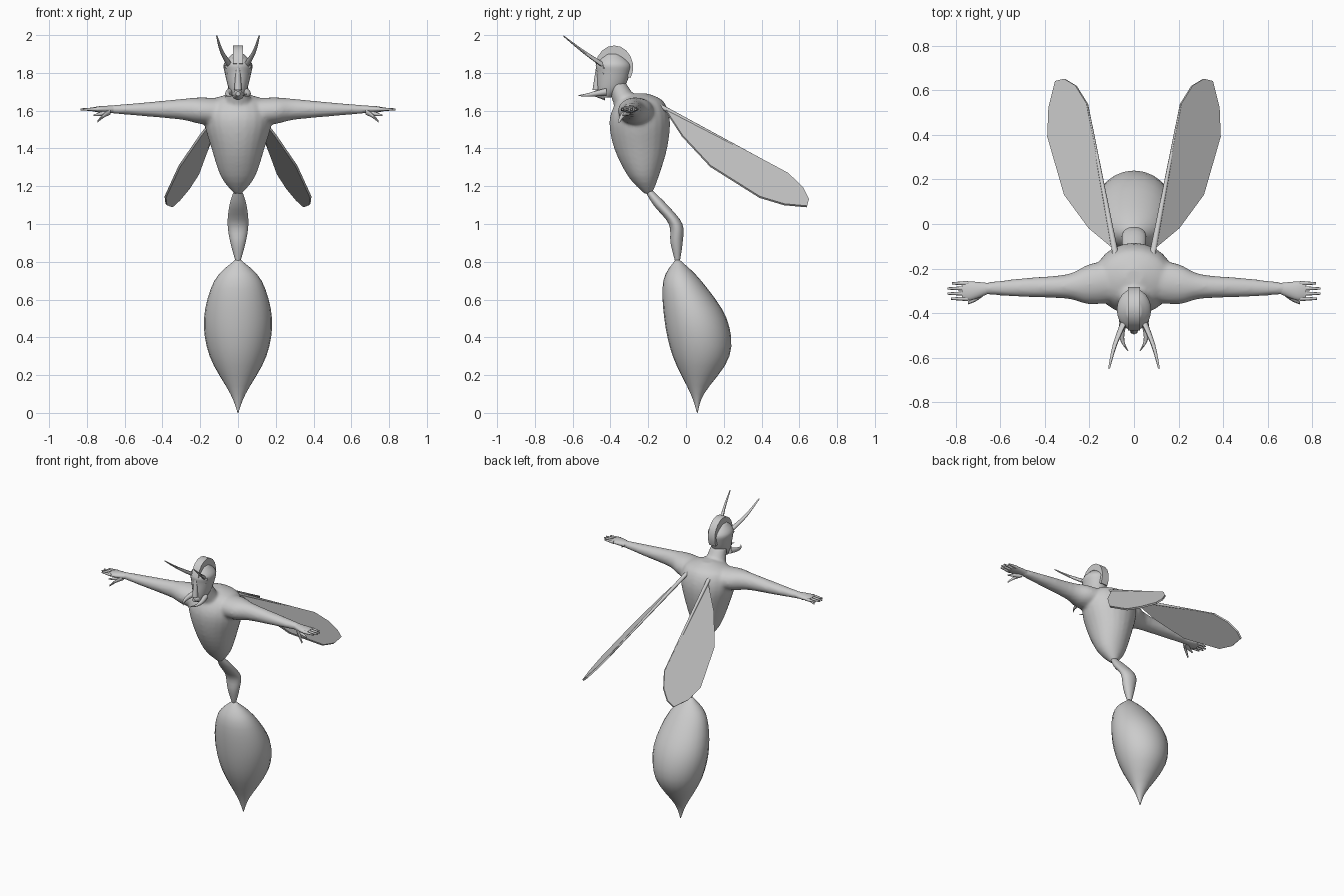
import bpy, bmesh, math
from mathutils import Vector

if "Cube" in bpy.data.objects:
    bpy.data.objects.remove(bpy.data.objects["Cube"], do_unlink=True)

shade = (.6, .6, .6, 1)
grey = bpy.data.materials.new("plain grey")
grey.use_nodes = True
grey.diffuse_color = shade
grey.node_tree.nodes["Principled BSDF"].inputs["Base Color"].default_value = shade

# The two directions that span a cross-section lying across each axis
ACROSS = {"x": (Vector((0, 1, 0)), Vector((0, 0, 1))),
          "y": (Vector((1, 0, 0)), Vector((0, 0, 1))),
          "z": (Vector((1, 0, 0)), Vector((0, 1, 0)))}


def finish(bm, name, angle):
    """Turn a bmesh into a shaded object."""
    bmesh.ops.recalc_face_normals(bm, faces=bm.faces)
    mesh = bpy.data.meshes.new(name)
    bm.to_mesh(mesh)
    bm.free()
    mesh.materials.append(grey)
    obj = bpy.data.objects.new(name, mesh)
    bpy.context.collection.objects.link(obj)
    bpy.ops.object.select_all(action="DESELECT")
    obj.select_set(True)
    bpy.context.view_layer.objects.active = obj
    bpy.ops.object.shade_smooth_by_angle(angle=math.radians(angle))
    return obj


def spline(rows, steps):
    """Smoothly interpolate rows of numbers, passing through each row."""
    result = []
    last = len(rows) - 1
    for i in range(last):
        before, after = rows[max(i - 1, 0)], rows[min(i + 2, last)]
        for k in range(steps):
            t = k / steps
            result.append([
                b + t * ((c - a) + t * ((2 * a - 5 * b + 4 * c - d) + t * (3 * b - a - 3 * c + d))) / 2
                for a, b, c, d in zip(before, rows[i], rows[i + 1], after)])
    return result + [rows[-1]]


def loft(name, axis, rows, sides=20, steps=4):
    """Skin ellipses lying across an axis; each row is x, y, z, radius, radius."""
    u, v = ACROSS[axis]
    bm = bmesh.new()
    rings = []
    for x, y, z, ru, rv in spline(rows, steps):
        ring = []
        for k in range(sides):
            a = math.tau * k / sides
            ring.append(bm.verts.new(Vector((x, y, z)) + u * ru * math.cos(a) + v * rv * math.sin(a)))
        rings.append(ring)
    for low, high in zip(rings, rings[1:]):
        for k in range(sides):
            n = (k + 1) % sides
            bm.faces.new((low[k], low[n], high[n], high[k]))
    bm.faces.new(rings[0])
    bm.faces.new(rings[-1])
    return finish(bm, name, 50)


def upright(name, rows):
    """Loft upwards from rows of height, centre y, half width, half depth."""
    return loft(name, "z", [(0, y, z, width, depth) for z, y, width, depth in rows], sides=24)


def tube(name, axis, path, thick, thin):
    """Round limb along a path, tapering evenly from thick to thin."""
    rows = []
    for i, point in enumerate(path):
        radius = thick + (thin - thick) * i / (len(path) - 1)
        rows.append((*point, radius, radius))
    return loft(name, axis, rows, sides=8)


def plate(name, outline, push):
    """Flat outline thickened along a vector to both sides."""
    bm = bmesh.new()
    front = [bm.verts.new(p + push) for p in outline]
    back = [bm.verts.new(p - push) for p in outline]
    bm.faces.new(front)
    bm.faces.new(back[::-1])
    for k in range(len(outline)):
        n = (k + 1) % len(outline)
        bm.faces.new((front[k], back[k], back[n], front[n]))
    return finish(bm, name, 25)


def mirrored(side, rows):
    """Copy rows to the chosen side of the body."""
    return [(side * row[0], *row[1:]) for row in rows]


# Abdomen with its sting, and the narrow waist
upright("abdomen", [(0, .06, .002, .002), (.1, .06, .04, .035), (.3, .08, .15, .15),
                    (.5, .05, .18, .165), (.7, -.02, .125, .1), (.81, -.045, .015, .012)])
upright("waist", [(.8, -.045, .012, .012), (.9, -.05, .04, .032), (1, -.055, .055, .036),
                  (1.1, -.135, .045, .037), (1.18, -.2, .02, .02)])

# Torso, neck and arms, fused into one skin
body = [
    upright("torso", [(1.16, -.2, .02, .02), (1.25, -.225, .09, .08), (1.4, -.24, .14, .14),
                      (1.55, -.245, .18, .16), (1.65, -.24, .15, .12), (1.69, -.24, .04, .04)]),
    upright("neck", [(1.6, -.28, .09, .09), (1.67, -.33, .065, .065), (1.75, -.37, .05, .05)])]
wrist = 1.607
arm = [(.06, -.25, 1.59, .1, .075), (.2, -.27, 1.6, .09, .07), (.3, -.28, wrist, .055, .055),
       (.5, -.285, wrist, .042, .036), (.69, -.29, wrist, .025, .02)]
for side in (1, -1):
    body.append(loft("arm", "x", mirrored(side, arm)))
bpy.ops.object.select_all(action="DESELECT")
for part in body:
    part.select_set(True)
bpy.context.view_layer.objects.active = body[0]
bpy.ops.object.join()
skin = bpy.context.object
skin.name = "torso_and_arms"
fuse = skin.modifiers.new("fuse", "REMESH")
fuse.mode = "VOXEL"
fuse.voxel_size = .01
fuse.use_smooth_shade = True
skin.modifiers.new("relax", "SMOOTH").iterations = 6

# Head, nose and muzzle
upright("head", [(1.67, -.43, .025, .03), (1.72, -.4, .05, .07), (1.8, -.385, .07, .088),
                 (1.85, -.385, .074, .09), (1.9, -.39, .03, .04)])
tube("nose", "z", [(0, -.475, 1.71), (0, -.465, 1.84)], .02, .01)
tube("muzzle", "y", [(0, -.43, 1.69), (0, -.49, 1.69)], .035, .012)

# Crest: an arc over the skull
arc = [math.radians(a) for a in range(-30, 180, 20)]
plate("crest", [Vector((0, -.38 + .1 * math.cos(a), 1.83 + .115 * math.sin(a))) for a in arc],
      Vector((.026, 0, 0)))


def wing_point(x, y):
    """Height on the sloping plane that holds a wing."""
    return Vector((x, y, 1.66 - x - .34 * y))


blade = [wing_point(x, y) for x, y in (
    (.08, -.12), (.21, .54), (.26, .62), (.31, .65), (.35, .64),
    (.38, .52), (.385, .39), (.31, .13), (.2, -.02))]

for side, label in ((1, "left_"), (-1, "right_")):
    # Face details and antenna
    tube(label + "brow", "x", mirrored(side, [(.01, -.465, 1.8), (.068, -.43, 1.835)]), .01, .008)
    tube(label + "eye", "x", mirrored(side, [(.02, -.46, 1.78), (.058, -.435, 1.8)]), .008, .004)
    tube(label + "mandible", "y", mirrored(side, [
        (.042, -.42, 1.7), (.055, -.48, 1.69), (.05, -.53, 1.682), (.026, -.57, 1.68)]), .02, .002)
    tube(label + "antenna", "y", mirrored(side, [
        (.04, -.43, 1.835), (.085, -.54, 1.91), (.112, -.648, 1.995)]), .016, .004)

    # Hand: palm, four fingers and a drooping thumb
    loft(label + "palm", "x", mirrored(side, [
        (.66, -.29, wrist, .026, .02), (.73, -.3, wrist, .042, .017), (.77, -.3, wrist, .037, .01)]))
    for index, reach in enumerate((.815, .835, .835, .82)):
        y = -.266 - .023 * index
        tube(label + "finger", "x", mirrored(side, [(.745, y, wrist), (reach, y, wrist)]), .011, .005)
    tube(label + "thumb", "x", mirrored(side, [
        (.675, -.305, 1.597), (.71, -.335, 1.575), (.745, -.355, 1.542)]), .018, .006)
    tube(label + "thumb_web", "x", mirrored(side, [(.69, -.31, 1.59), (.765, -.335, 1.575)]), .018, .004)

    # Wing blade and the rib along its leading edge
    outline = [Vector((side * p.x, p.y, p.z)) for p in blade]
    plate(label + "wing", outline, Vector((side, .34, 1)) * .004)
    rib = mirrored(side, [wing_point(.08, -.15), blade[1]])
    tube(label + "wing_rib", "y", rib, .014, .004)
